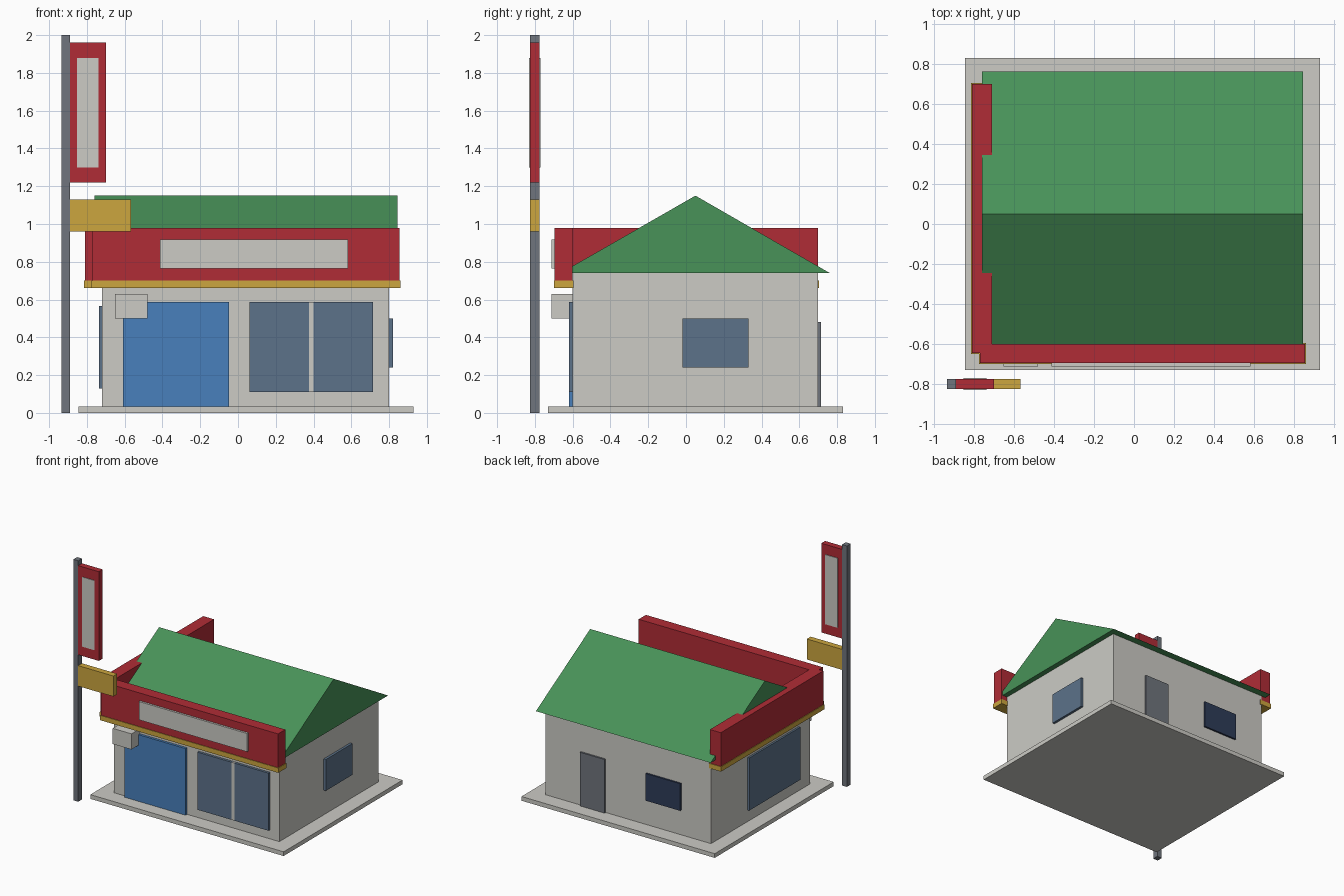
import bpy
import bmesh

cube = bpy.data.objects.get("Cube")
if cube:
    bpy.data.objects.remove(cube, do_unlink=True)


def material(name, rgb):
    """Flat material from 0-255 display values, stored as linear."""
    col = [((c / 255 + 0.055) / 1.055) ** 2.4 for c in rgb] + [1]
    m = bpy.data.materials.new(name)
    m.use_nodes = True
    m.diffuse_color = col
    m.node_tree.nodes["Principled BSDF"].inputs["Base Color"].default_value = col
    return m


plaster = material("pale plaster", (204, 203, 197))
red = material("red", (176, 44, 54))
yellow = material("yellow", (204, 166, 62))
green = material("roof green", (72, 146, 88))
blue = material("door blue", (72, 128, 188))
glass = material("window glass", (92, 114, 138))
dark_glass = material("dark glass", (46, 60, 88))
grey = material("metal grey", (112, 117, 125))


def add_mesh(name, bm, mat):
    bmesh.ops.recalc_face_normals(bm, faces=bm.faces)
    mesh = bpy.data.meshes.new(name)
    bm.to_mesh(mesh)
    bm.free()
    mesh.materials.append(mat)
    obj = bpy.data.objects.new(name, mesh)
    bpy.context.collection.objects.link(obj)
    return obj


def box(name, mat, x, y, z):
    """Box given by its (low, high) range on each axis."""
    bm = bmesh.new()
    bmesh.ops.create_cube(bm, size=1)
    for v in bm.verts:
        v.co = [r[0] if c < 0 else r[1] for c, r in zip(v.co, (x, y, z))]
    return add_mesh(name, bm, mat)


def prism(name, mat, profile, x0, x1):
    """Extrude a (y, z) profile along x."""
    bm = bmesh.new()
    face = bm.faces.new([bm.verts.new((x0, y, z)) for y, z in profile])
    ext = bmesh.ops.extrude_face_region(bm, geom=[face])
    verts = [g for g in ext["geom"] if isinstance(g, bmesh.types.BMVert)]
    bmesh.ops.translate(bm, vec=(x1 - x0, 0, 0), verts=verts)
    return add_mesh(name, bm, mat)


# Ground slab, walls and gabled roof
SLAB = 0.035
box("ground_slab", plaster, (-0.845, 0.93), (-0.73, 0.83), (0, SLAB))
box("walls", plaster, (-0.72, 0.80), (-0.60, 0.70), (SLAB, 0.742))
prism("roof", green, [(-0.665, 0.74), (0.05, 1.15), (0.762, 0.74)], -0.76, 0.845)

# Parapet fascia along the front and right side, with trim below
fascia, trim = (0.70, 0.98), (0.66, 0.70)
box("front_fascia", red, (-0.77, 0.855), (-0.695, -0.60), fascia)
box("side_fascia", red, (-0.81, -0.71), (-0.645, 0.70), fascia)
box("front_trim", yellow, (-0.775, 0.86), (-0.70, -0.595), trim)
box("side_trim", yellow, (-0.815, -0.705), (-0.65, 0.705), trim)
box("front_sign_panel", plaster, (-0.412, 0.583), (-0.712, -0.69), (0.765, 0.917))

# Front door, windows and mullion
FRONT = (-0.62, -0.60)
box("front_door", blue, (-0.61, -0.047), FRONT, (SLAB, 0.588))
for side, x in (("right", (0.06, 0.375)), ("left", (0.40, 0.715))):
    box("front_window_" + side, glass, x, FRONT, (0.11, 0.588))
box("front_mullion", plaster, (0.375, 0.40), FRONT, (0.11, 0.588))
box("air_conditioner", plaster, (-0.652, -0.48), (-0.712, -0.60), (0.50, 0.63))

# Side and back openings
box("left_window", glass, (0.80, 0.82), (-0.018, 0.33), (0.24, 0.50))
box("right_window", glass, (-0.735, -0.72), (-0.45, 0.22), (0.13, 0.567))
box("back_door", grey, (0.247, 0.475), (0.70, 0.715), (SLAB, 0.48))
box("back_window", dark_glass, (-0.447, -0.13), (0.70, 0.715), (0.24, 0.465))

# Roadside pole with its two signs
depth = (-0.825, -0.775)
box("sign_pole", grey, (-0.935, -0.89), depth, (0, 2))
box("tall_sign", red, (-0.89, -0.70), depth, (1.22, 1.96))
box("tall_sign_panel", plaster, (-0.852, -0.738), (-0.83, -0.77), (1.30, 1.878))
box("small_sign", yellow, (-0.89, -0.567), depth, (0.96, 1.13))
